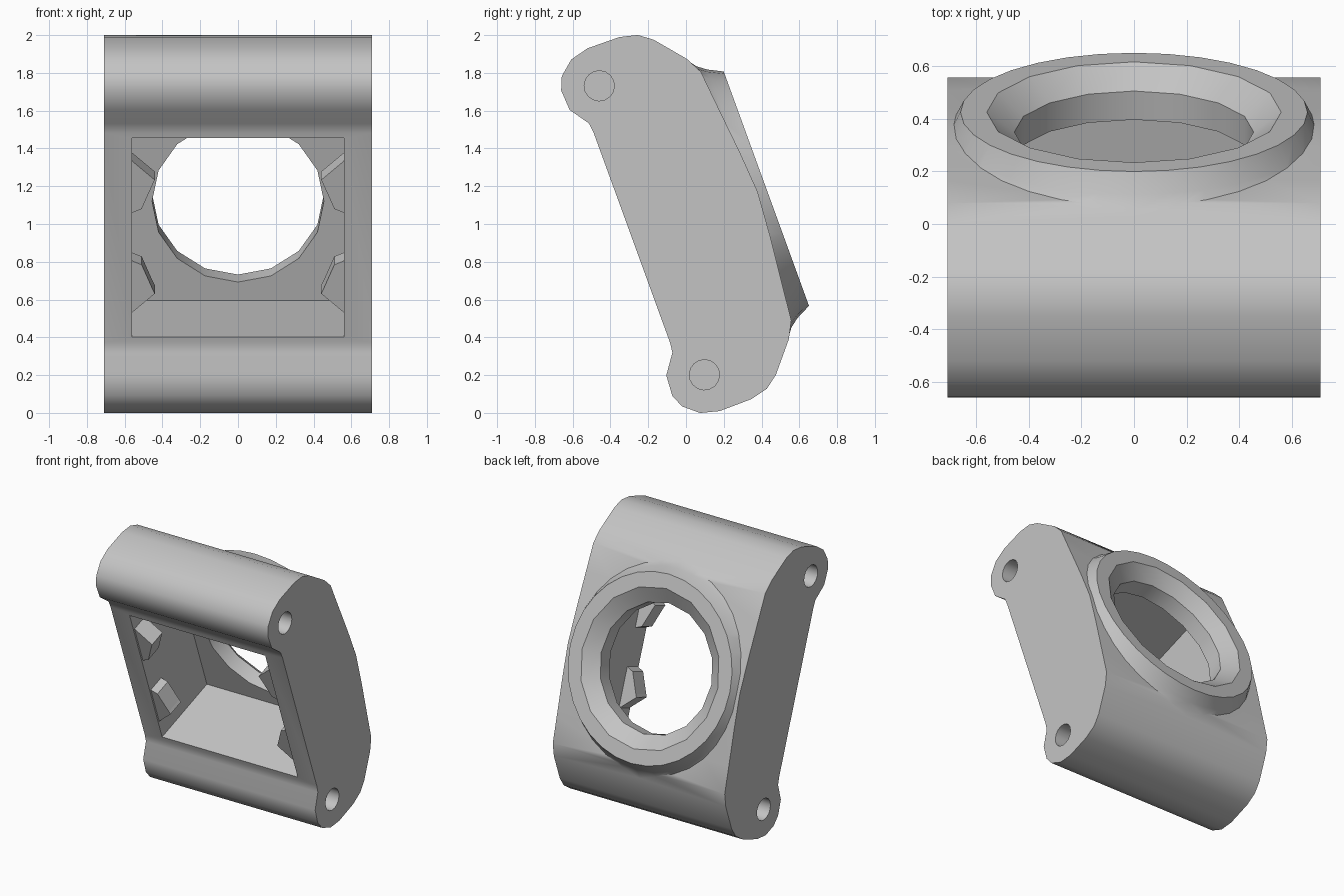
import bpy, bmesh
from math import sin, cos, pi, radians
from mathutils import Matrix

if "Cube" in bpy.data.objects:
    bpy.data.objects.remove(bpy.data.objects["Cube"])

HALF_WIDTH = 0.71
# Everything is modelled upright, then leaned back by this transform
LEAN = Matrix.Translation((0, -0.332, 0.9115)) @ Matrix.Rotation(radians(20), 4, 'X')

grey = bpy.data.materials.new("light_grey")
grey.use_nodes = True
grey.diffuse_color = (0.55, 0.55, 0.55, 1)
grey.node_tree.nodes["Principled BSDF"].inputs["Base Color"].default_value = (0.55, 0.55, 0.55, 1)


def finish(name, bm):
    bmesh.ops.recalc_face_normals(bm, faces=bm.faces)
    mesh = bpy.data.meshes.new(name)
    bm.to_mesh(mesh)
    bm.free()
    mesh.materials.append(grey)
    obj = bpy.data.objects.new(name, mesh)
    bpy.context.collection.objects.link(obj)
    return obj


def loft(name, loops):
    """Closed solid through matching loops of points."""
    bm = bmesh.new()
    rings = [[bm.verts.new(p) for p in loop] for loop in loops]
    for a, b in zip(rings, rings[1:]):
        for i in range(len(a)):
            j = (i + 1) % len(a)
            bm.faces.new((a[i], a[j], b[j], b[i]))
    bm.faces.new(rings[0])
    bm.faces.new(rings[-1])
    return finish(name, bm)


def lathe(name, profile, sides):
    """Solid turned about the depth axis from (radius, depth) pairs."""
    angles = [2 * pi * i / sides for i in range(sides)]
    return loft(name, [[(r * sin(a), d, r * cos(a)) for a in angles] for r, d in profile])


def box(name, x, y0, y1, z):
    return loft(name, [[(-x, y, -z), (x, y, -z), (x, y, z), (-x, y, z)] for y in (y0, y1)])


def combine(target, tool, operation):
    mod = target.modifiers.new(operation, 'BOOLEAN')
    mod.operation, mod.solver, mod.object = operation, 'EXACT', tool
    bpy.context.view_layer.objects.active = target
    bpy.ops.object.modifier_apply(modifier=mod.name)
    bpy.data.objects.remove(tool)


def smooth(obj, angle):
    bpy.ops.object.select_all(action='DESELECT')
    obj.select_set(True)
    bpy.context.view_layer.objects.active = obj
    bpy.ops.object.shade_smooth_by_angle(angle=radians(angle))


# Housing: half of the side profile (depth, height), mirrored top to bottom
half = [(0.757, 0), (0.74, 0.23), (0.712, 0.5), (0.692, 0.7), (0.645, 0.79),
        (0.515, 0.945), (0.445, 0.997), (0.35, 1.02), (0.171, 1.022), (0.07, 0.996),
        (-0.008, 0.93), (-0.037, 0.86), (-0.03, 0.748), (0.042, 0.645), (0.048, 0.59)]
outline = half + [(d, -h) for d, h in reversed(half[1:])]
housing = loft("housing", [[(x, d, h) for d, h in outline] for x in (-HALF_WIDTH, HALF_WIDTH)])

# Flared collar on the back, trimmed to the housing width
collar = lathe("collar", [(0.79, 0.55), (0.79, 0.64), (0.735, 0.68), (0.70, 0.727), (0.66, 0.806)], 32)
combine(collar, box("trim", HALF_WIDTH - 0.0005, 0.3, 1, 1), 'INTERSECT')
combine(housing, collar, 'UNION')

# Square pocket in the front and the countersunk round opening behind it
combine(housing, box("pocket", 0.56, -0.3, 0.61, 0.56), 'DIFFERENCE')
combine(housing, lathe("opening", [(0.455, 0.4), (0.455, 0.726), (0.56, 0.806), (0.56, 0.9)], 16), 'DIFFERENCE')

# Blind pivot holes in both ends
for side in (-1, 1):
    for height in (-0.814, 0.814):
        loops = [[(side * x, 0.161 + 0.08 * cos(a), height + 0.08 * sin(a))
                  for a in (pi * i / 8 for i in range(16))] for x in (0.41, 0.9)]
        combine(housing, loft("pivot_hole", loops), 'DIFFERENCE')
housing.data.transform(LEAN)
smooth(housing, 32)

# Four retaining tabs on the pocket walls
tab = [(0.57, 0.435), (0.44, 0.32), (0.45, 0.30), (0.51, 0.157), (0.57, 0.132)]
for side, s in (("right", -1), ("left", 1)):
    for level, t in (("lower", -1), ("upper", 1)):
        obj = loft(f"{level}_{side}_tab", [[(s * x, d, t * h) for x, h in tab] for d in (0.06, 0.19)])
        obj.data.transform(LEAN)
